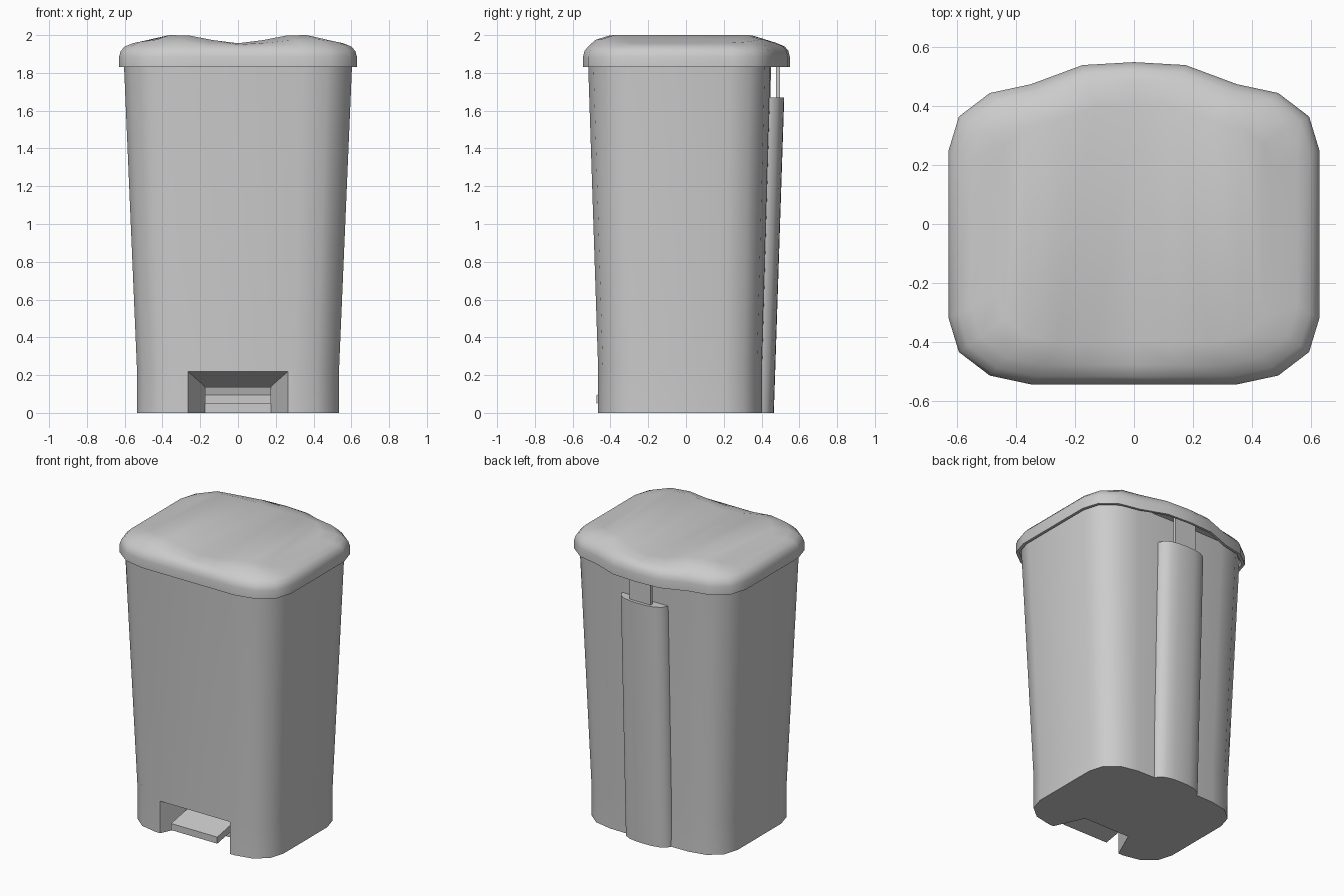
import bpy, bmesh, math

if "Cube" in bpy.data.objects:
    bpy.data.objects.remove(bpy.data.objects["Cube"])


def mirrored(half):
    # closed outline from a right-hand half running back centre -> front centre
    return half + [(-x, y) for x, y in reversed(half[1:-1])]


def make_object(name, bm, angle=40):
    bmesh.ops.recalc_face_normals(bm, faces=bm.faces)
    mesh = bpy.data.meshes.new(name)
    bm.to_mesh(mesh)
    bm.free()
    mesh.shade_smooth()
    mesh.set_sharp_from_angle(angle=math.radians(angle))
    ob = bpy.data.objects.new(name, mesh)
    bpy.context.collection.objects.link(ob)
    return ob


def loft(bm, rings, cap_start=True, cap_end=True):
    loops = [[bm.verts.new(p) for p in ring] for ring in rings]
    n = len(loops[0])
    for a, b in zip(loops, loops[1:]):
        for i in range(n):
            j = (i + 1) % n
            bm.faces.new((a[i], a[j], b[j], b[i]))
    if cap_start:
        bm.faces.new(loops[0])
    if cap_end:
        bm.faces.new(loops[-1])
    return loops


# Tapered bin body
body_outline = mirrored([(0, .405), (.30, .40), (.42, .375), (.505, .305), (.535, .205),
                         (.535, -.27), (.505, -.37), (.42, -.44), (.30, -.465), (0, -.465)])
bm = bmesh.new()
loft(bm, [[(x * sx, y * sy, z) for x, y in body_outline]
          for sx, sy, z in ((1, 1, 0), (1, 1, .23), (1.13, 1.115, 1.86))])
body = make_object("bin_body", bm)

# Pedal recess, flaring towards the front
bm = bmesh.new()
loft(bm, [[(-w, y, -.1), (w, y, -.1), (w, y, h), (-w, y, h)]
          for w, h, y in ((.355, .30, -.665), (.175, .14, -.265))])
cutter = make_object("recess_cutter", bm)
cutter.hide_render = True
mod = body.modifiers.new("recess", 'BOOLEAN')
mod.operation = 'DIFFERENCE'
mod.solver = 'EXACT'
mod.object = cutter
bpy.context.view_layer.objects.active = body
bpy.ops.object.modifier_apply(modifier=mod.name)
bpy.data.objects.remove(cutter)
body.data.set_sharp_from_angle(angle=math.radians(35))

# Foot pedal: side profile (y, z) extruded across x
profile = [(-.475, .05), (-.475, .095), (-.25, .138), (-.25, .09)]
bm = bmesh.new()
loft(bm, [[(x, y, z) for y, z in profile] for x in (-.175, .175)])
make_object("foot_pedal", bm, 10)

# Rear column housing the lift rod
column_outline = mirrored([(0, .465), (.06, .463), (.115, .452), (.155, .43), (.175, .39),
                           (.175, .32), (0, .32)])
bm = bmesh.new()
loft(bm, [[(x, y + dy, z) for x, y in column_outline]
          for dy, z in ((0, 0), (.055, 1.67))])
make_object("rear_column", bm)

# Lift rod plate between column and lid
bm = bmesh.new()
loft(bm, [[(-.08, .477, z), (.08, .477, z), (.08, .498, z), (-.08, .498, z)]
          for z in (1.6, 1.89)])
make_object("lift_rod", bm)

# Lid: stacked rings, with a top that dips along the middle
lid_outline = mirrored([(0, .55), (.175, .54), (.35, .475), (.49, .445), (.595, .365), (.63, .25),
                        (.63, -.32), (.595, -.435), (.49, -.515), (.35, -.545), (.175, -.545),
                        (0, -.545)])
wave = {0: 1.957, .175: 1.973, .35: 1.998, .49: 2.0, .595: 1.98, .63: 1.97}


def lid_ring(scale, z, blend=0):
    return [(x * scale, y * scale, z + (wave[abs(x)] - z) * blend) for x, y in lid_outline]


bm = bmesh.new()
loops = loft(bm, [lid_ring(.97, 1.88), lid_ring(.97, 1.83), lid_ring(1, 1.83), lid_ring(1, 1.885),
                  lid_ring(.985, 1.917), lid_ring(.95, 1.94), lid_ring(.88, 1.94, .6),
                  lid_ring(.74, 1.94, 1)], cap_end=False)
top = loops[-1]
for i in range(5):
    quad = (i, i + 1, 10 - i, 11 - i)
    bm.faces.new([top[k] for k in quad])
    bm.faces.new([top[-k % 22] for k in quad])
make_object("lid", bm, 60)
